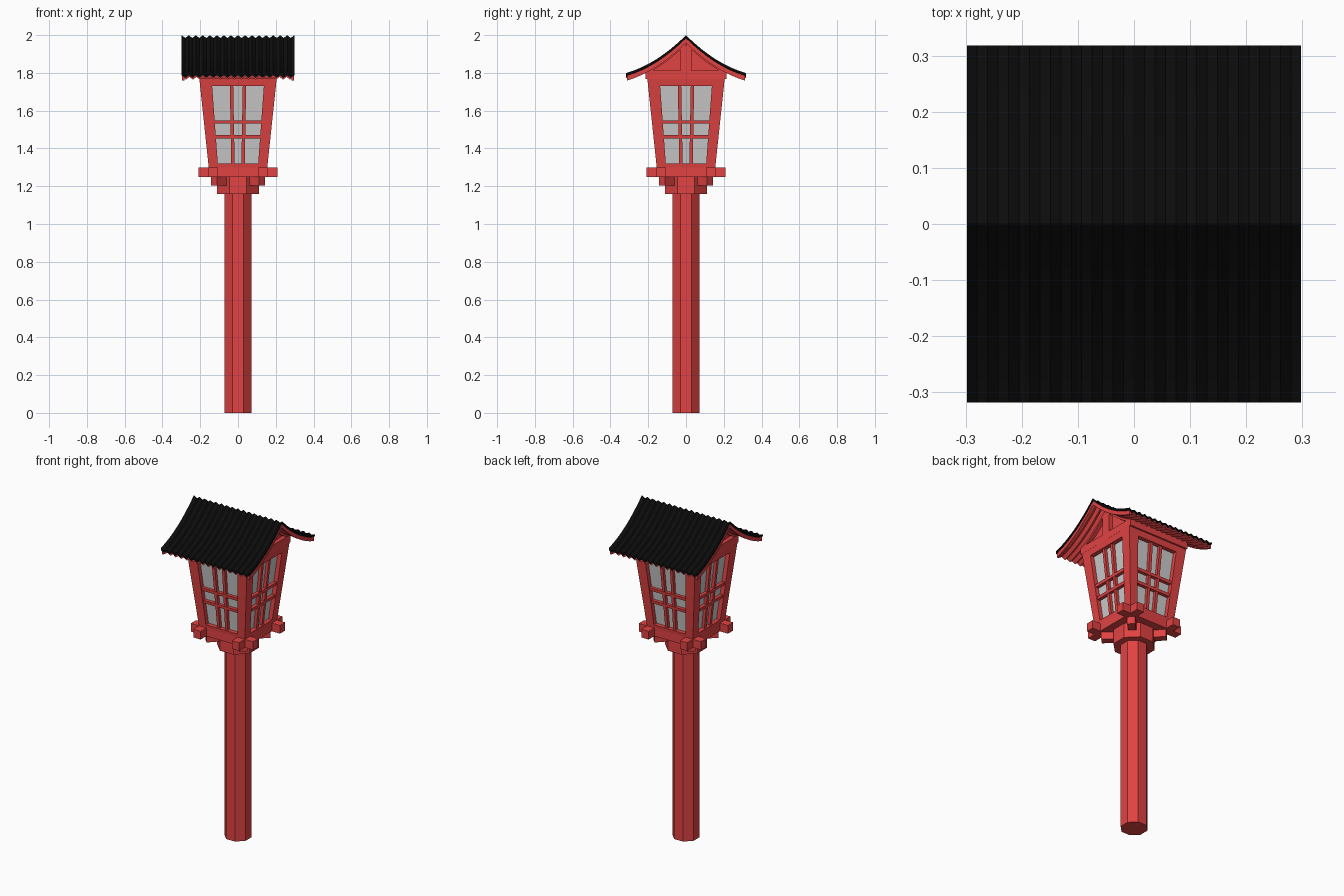
import bpy, bmesh, math
from mathutils import Matrix

if "Cube" in bpy.data.objects:
    bpy.data.objects.remove(bpy.data.objects["Cube"])


def material(name, col):
    m = bpy.data.materials.new(name)
    m.diffuse_color = (*col, 1)
    m.use_nodes = True
    m.node_tree.nodes["Principled BSDF"].inputs["Base Color"].default_value = m.diffuse_color
    return m


RED = material("red_paint", (0.75, 0.055, 0.055))
BLACK = material("black_roof", (0.004, 0.004, 0.004))
GLASS = material("pane_grey", (0.55, 0.55, 0.55))


def finish(name, bm, mat):
    bmesh.ops.recalc_face_normals(bm, faces=bm.faces[:])
    me = bpy.data.meshes.new(name)
    bm.to_mesh(me)
    bm.free()
    ob = bpy.data.objects.new(name, me)
    me.materials.append(mat)
    bpy.context.collection.objects.link(ob)
    return ob


def hexa(bm, pts):
    """Box from 4 bottom and 4 top points."""
    v = [bm.verts.new(p) for p in pts]
    for f in ((3, 2, 1, 0), (4, 5, 6, 7), (0, 1, 5, 4), (1, 2, 6, 5), (2, 3, 7, 6), (3, 0, 4, 7)):
        bm.faces.new([v[i] for i in f])


def box(name, x0, x1, y0, y1, z0, z1, mat=RED, turn=0):
    bm = bmesh.new()
    hexa(bm, [(x, y, z) for z in (z0, z1) for x, y in ((x0, y0), (x1, y0), (x1, y1), (x0, y1))])
    bmesh.ops.rotate(bm, verts=bm.verts[:], matrix=Matrix.Rotation(turn, 3, 'Z'))
    return finish(name, bm, mat)


def octagon(name, apothem, z0, z1):
    bm = bmesh.new()
    bmesh.ops.create_cone(bm, cap_ends=True, segments=8, depth=z1 - z0,
                          radius1=apothem / math.cos(math.pi / 8),
                          radius2=apothem / math.cos(math.pi / 8),
                          matrix=Matrix.Translation((0, 0, (z0 + z1) / 2))
                          @ Matrix.Rotation(math.pi / 8, 4, 'Z'))
    return finish(name, bm, RED)


# Post, collar and diagonal brackets
octagon("post", 0.0715, 0, 1.18)
octagon("collar", 0.11, 1.16, 1.25)
for i in range(2):
    box("diagonal_bracket", -0.18, 0.18, -0.0225, 0.0225, 1.205, 1.25, turn=math.pi / 4 + i * math.pi / 2)

# Crossing base beams with projecting ends
for s in (-1, 1):
    for turn in (0, math.pi / 2):
        box("base_beam", -0.21, 0.21, s * 0.13 - 0.025, s * 0.13 + 0.025, 1.25, 1.30, turn=turn)
box("floor", -0.12, 0.12, -0.12, 0.12, 1.25, 1.29)


# Tapered lantern box
def half(z):
    return 0.155 + (z - 1.30) * 0.106


def opening(z):
    return 0.107 + (z - 1.32) * 0.073


def wall_piece(bm, z0, z1, left, right, inset, depth):
    """Strip lying on the sloping front wall; left and right are functions of z."""
    pts = []
    for z in (z0, z1):
        d0, d1 = half(z) - inset, half(z) - inset - depth
        clamp = lambda x, d: max(-d, min(d, x))
        pts += [(clamp(left(z), d0), -d0, z), (clamp(right(z), d0), -d0, z),
                (clamp(right(z), d1), -d1, z), (clamp(left(z), d1), -d1, z)]
    hexa(bm, pts)


for k in range(4):
    frame, bars = bmesh.new(), bmesh.new()
    wall_piece(frame, 1.25, 1.77, lambda z: -half(z), lambda z: -opening(z), 0, 0.035)
    wall_piece(frame, 1.25, 1.77, opening, half, 0, 0.035)
    for z0, z1 in ((1.25, 1.32), (1.73, 1.77)):
        wall_piece(frame, z0, z1, lambda z: -opening(z), opening, 0, 0.035)
    for s in (-1, 1):
        wall_piece(bars, 1.32, 1.73, lambda z: s * 0.25 * opening(z) - 0.009,
                   lambda z: s * 0.25 * opening(z) + 0.009, 0.008, 0.02)
    for z in (1.462, 1.54):
        wall_piece(bars, z - 0.009, z + 0.009, lambda z: -opening(z), opening, 0.006, 0.02)
    for name, bm in (("wall_frame", frame), ("window_bars", bars)):
        bmesh.ops.rotate(bm, verts=bm.verts[:], matrix=Matrix.Rotation(k * math.pi / 2, 3, 'Z'))
        finish(name, bm, RED)

# Panes as one tapered inner box
bm = bmesh.new()
hexa(bm, [(sx * (half(z) - 0.026), sy * (half(z) - 0.026), z) for z in (1.27, 1.76)
          for sx, sy in ((-1, -1), (1, -1), (1, 1), (-1, 1))])
finish("window_panes", bm, GLASS)

# Top plate
box("top_plate", -0.205, 0.205, -0.215, 0.215, 1.768, 1.812)


# Roof parts all follow one concave profile
def roof_z(y):
    t = abs(y) / 0.318
    return 1.992 - 0.312 * t + 0.112 * t * t


def roof_slab(name, x0, x1, ymax, top, bottom, mat, waves=0):
    """Slab under the roof curve; top and bottom are functions of y."""
    nx, ny = (waves * 4 if waves else 1), 16
    ripple = lambda i: 0.007 * math.cos(i * math.pi / 2) if waves else 0
    bm = bmesh.new()
    grid = []
    for f in (top, bottom):
        grid.append([[bm.verts.new((x0 + (x1 - x0) * i / nx, y, f(y) + ripple(i)))
                      for y in (ymax * (2 * j / ny - 1) for j in range(ny + 1))]
                     for i in range(nx + 1)])
    a, b = grid
    for i in range(nx):
        for j in range(ny):
            for g in grid:
                bm.faces.new((g[i][j], g[i + 1][j], g[i + 1][j + 1], g[i][j + 1]))
        for j in (0, ny):
            bm.faces.new((a[i][j], a[i + 1][j], b[i + 1][j], b[i][j]))
    for j in range(ny):
        for i in (0, nx):
            bm.faces.new((a[i][j], a[i][j + 1], b[i][j + 1], b[i][j]))
    return finish(name, bm, mat)


def below(d):
    return lambda y: roof_z(y) - d


roof_slab("roof_sheet", -0.298, 0.298, 0.318, below(0), below(0.012), BLACK, 16)
roof_slab("roof_underside", -0.294, 0.294, 0.312, below(0.012), below(0.022), RED, 16)

# Gable walls, rafters, king posts and edge boards
roof_slab("gable_core", -0.18, 0.18, 0.205, below(0.018), lambda y: 1.80, RED)
for s in (-1, 1):
    roof_slab("edge_board", s * 0.283, s * 0.296, 0.312, below(0.013), below(0.034), RED)
    roof_slab("gable_rafter", s * 0.175, s * 0.203, 0.21, below(0.015), below(0.042), RED)
    box("king_post", min(s * 0.175, s * 0.203), max(s * 0.175, s * 0.203), -0.028, 0.028, 1.80, 1.945)
